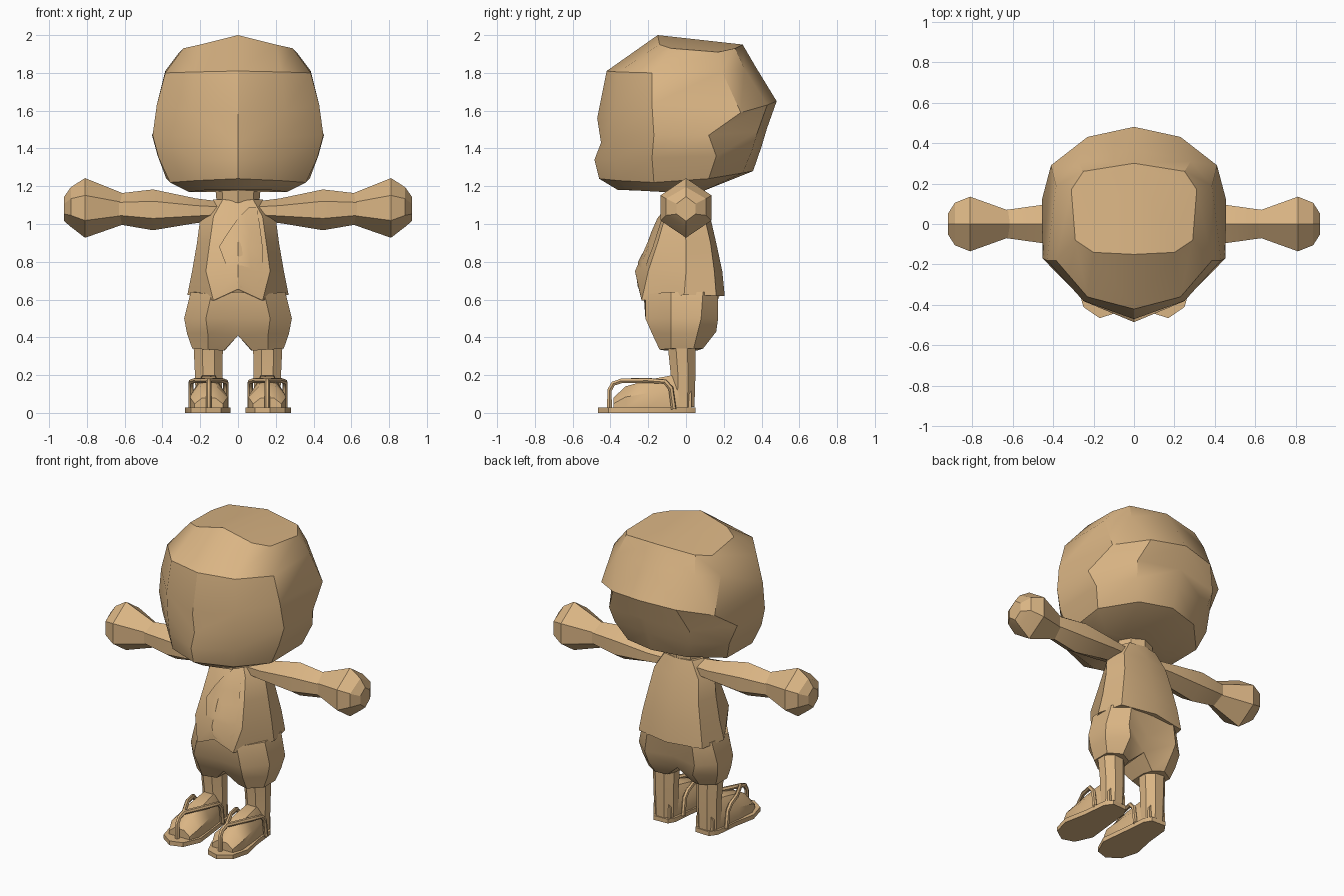
import bpy, bmesh, math
from mathutils import Vector
from mathutils.bvhtree import BVHTree

if "Cube" in bpy.data.objects:
    bpy.data.objects.remove(bpy.data.objects["Cube"])

tan = bpy.data.materials.new("tan clay")
tan.diffuse_color = (0.70, 0.46, 0.23, 1)
tan.use_nodes = True
tan.node_tree.nodes["Principled BSDF"].inputs["Base Color"].default_value = tan.diffuse_color


def finish(ob, angle):
    if not ob.data.materials:
        ob.data.materials.append(tan)
    bpy.ops.object.select_all(action='DESELECT')
    ob.select_set(True)
    bpy.context.view_layer.objects.active = ob
    bpy.ops.object.shade_smooth_by_angle(angle=math.radians(angle))
    return ob


def loft(name, rings, closed=True, mirror=True, angle=30):
    """Skin a list of rings; open rings are half shells welded at x = 0."""
    bm = bmesh.new()
    rows = [[bm.verts.new(p) for p in r] for r in rings]
    n = len(rows[0])
    for a, b in zip(rows, rows[1:]):
        for i in range(n if closed else n - 1):
            j = (i + 1) % n
            q = [a[i], a[j], b[j], b[i]]
            if closed and all(abs(v.co.x) < 1e-4 for v in q):
                continue
            bm.faces.new(q)
    bm.faces.new(rows[0])
    bm.faces.new(rows[-1])
    if mirror:
        bmesh.ops.mirror(bm, geom=bm.verts[:] + bm.edges[:] + bm.faces[:],
                         axis='X', merge_dist=0.0005)
    bmesh.ops.recalc_face_normals(bm, faces=bm.faces[:])
    me = bpy.data.meshes.new(name)
    bm.to_mesh(me)
    bm.free()
    ob = bpy.data.objects.new(name, me)
    bpy.context.collection.objects.link(ob)
    return finish(ob, angle)


def ring(cx, cy, z, rx, ry, n=8, turn=0.0):
    return [(cx + rx * math.cos(turn + math.tau * i / n),
             cy + ry * math.sin(turn + math.tau * i / n), z) for i in range(n)]


# Head: half rings from the front centre line to the back centre line
loft("head", [
    [(0, -.36, 1.18), (.17, -.31, 1.18), (.26, -.13, 1.17), (.24, .03, 1.17), (.15, .08, 1.17), (0, .08, 1.17)],
    [(0, -.46, 1.24), (.22, -.36, 1.23), (.36, -.17, 1.22), (.38, .12, 1.24), (.21, .30, 1.27), (0, .355, 1.28)],
    [(0, -.485, 1.34), (.23, -.38, 1.34), (.42, -.18, 1.35), (.425, .16, 1.36), (.27, .35, 1.39), (0, .40, 1.41)],
    [(0, -.45, 1.43), (.24, -.385, 1.46), (.452, -.17, 1.47), (.455, .12, 1.47), (.29, .38, 1.49), (0, .43, 1.51)],
    [(0, -.47, 1.56), (.25, -.38, 1.60), (.43, -.18, 1.63), (.41, .29, 1.59), (.23, .43, 1.63), (0, .48, 1.65)],
    [(0, -.42, 1.81), (.23, -.36, 1.805), (.385, -.18, 1.80), (.385, .19, 1.81), (.28, .31, 1.82), (0, .37, 1.83)],
    [(0, -.15, 2.0), (.20, -.14, 1.95), (.29, -.08, 1.93), (.31, .17, 1.91), (.25, .26, 1.93), (0, .30, 1.95)],
], closed=False, angle=32)

# Neck
loft("neck", [ring(0, .01, 1.08, .11, .09), ring(0, 0, 1.19, .12, .10)], mirror=False)

# Shirt: half rings with a pointed hem
shirt = loft("shirt", [
    [(0, -.08, 1.12), (.08, -.07, 1.13), (.13, .01, 1.13), (.10, .08, 1.13), (0, .10, 1.13)],
    [(0, -.14, 1.04), (.13, -.11, 1.04), (.20, -.01, 1.03), (.16, .10, 1.03), (0, .13, 1.03)],
    [(0, -.205, .90), (.15, -.15, .90), (.217, 0, .90), (.18, .13, .90), (0, .16, .90)],
    [(0, -.27, .75), (.17, -.20, .75), (.243, 0, .75), (.21, .15, .75), (0, .192, .75)],
    [(0, -.25, .655), (.13, -.235, .595), (.268, -.01, .625), (.23, .16, .62), (0, .205, .62)],
], closed=False)

# Shirt overlap: thin plate laid on the front of the shirt
tree = BVHTree.FromPolygons([v.co for v in shirt.data.vertices],
                            [p.vertices[:] for p in shirt.data.polygons])
bm = bmesh.new()
rows = []
for z, left, right in ((1.09, .06, .10), (1.03, 0, .11), (.96, -.05, .12), (.88, -.10, .13),
                       (.80, -.07, .13), (.72, -.02, .13), (.665, .01, .13)):
    row = []
    for t in (0, .33, .67, 1):
        x = left + (right - left) * t
        hit = tree.ray_cast(Vector((x, -1, z)), Vector((0, 1, 0)))[0]
        row.append(bm.verts.new((x, (hit.y if hit else -.2) - .007, z)))
    rows.append(row)
for a, b in zip(rows, rows[1:]):
    for i in range(3):
        bm.faces.new((a[i], b[i], b[i + 1], a[i + 1]))
me = bpy.data.meshes.new("shirt_overlap")
bm.to_mesh(me)
bm.free()
overlap = bpy.data.objects.new("shirt_overlap", me)
bpy.context.collection.objects.link(overlap)
finish(overlap, 40)


# Arms and fists: hexagonal sections along x
def arm_ring(x, z, ry, rz):
    return [(x, ry * s, z + rz * c) for s, c in
            ((0, 1), (1, .42), (1, -.42), (0, -1), (-1, -.42), (-1, .42))]


loft("arms", [arm_ring(.10, 1.07, .07, .05), arm_ring(.22, 1.07, .085, .065),
              arm_ring(.45, 1.075, .095, .108), arm_ring(.63, 1.08, .07, .082)], angle=35)
loft("fists", [arm_ring(.615, 1.08, .065, .085), arm_ring(.81, 1.085, .135, .158),
               arm_ring(.885, 1.09, .105, .105), arm_ring(.92, 1.08, .05, .065)], angle=25)

# Shorts: one trouser leg per side, joined along the middle above the crotch
loft("shorts", [
    [(0, -.225, .64), (.14, -.215, .63), (.25, -.08, .64), (.25, .09, .64), (.16, .17, .64), (0, .185, .64), (0, 0, .64)],
    [(0, -.205, .50), (.17, -.215, .50), (.285, -.08, .50), (.285, .08, .50), (.18, .17, .50), (0, .13, .50), (0, 0, .50)],
    [(0, -.15, .41), (.16, -.18, .42), (.27, -.08, .42), (.27, .06, .42), (.16, .16, .43), (0, .09, .41), (0, 0, .41)],
    [(.075, -.11, .33), (.16, -.14, .335), (.242, -.08, .34), (.242, .04, .34), (.16, .09, .34), (.09, .06, .33), (.07, 0, .33)],
], angle=35)

# Legs, feet, sandal soles
loft("legs", [ring(.155, -.02, .03, .075, .07, 8, math.pi / 8),
              ring(.155, -.015, .19, .078, .07, 8, math.pi / 8),
              ring(.158, -.025, .38, .085, .08, 8, math.pi / 8)], angle=35)


def foot_ring(y, w, top):
    c = .155
    return [(c - w, y, .028), (c - w, y, top * .6), (c - w * .45, y, top),
            (c + w * .45, y, top), (c + w, y, top * .6), (c + w, y, .028)]


loft("feet", [foot_ring(.03, .06, .16), foot_ring(-.07, .075, .20), foot_ring(-.20, .09, .175),
              foot_ring(-.32, .10, .14), foot_ring(-.385, .075, .08)], angle=35)
sole = [(.10, .045), (.20, .05), (.235, .0), (.25, -.15), (.28, -.30), (.25, -.41),
        (.17, -.465), (.09, -.44), (.04, -.33), (.06, -.15), (.075, 0)]
loft("soles", [[(x, y, z) for x, y in sole] for z in (0, .028)])

# Sandal straps: tubes from the toe post to both sides of the ankle
for side in (-1, 1):
    for end, word in ((.065, "inner"), (.248, "outer")):
        mid = .155 + (end - .155) * .75
        path = [(.155, -.405, .02), (.155, -.405, .12), (.155, -.385, .155), (.155, -.34, .17),
                (mid, -.20, .172), (end, -.11, .165), (end, -.08, .13), (end, -.065, .02)]
        cu = bpy.data.curves.new("strap", 'CURVE')
        cu.dimensions = '3D'
        cu.bevel_depth = .014
        cu.bevel_resolution = 1
        sp = cu.splines.new('POLY')
        sp.points.add(len(path) - 1)
        for p, (x, y, z) in zip(sp.points, path):
            p.co = (x * side, y, z, 1)
        ob = bpy.data.objects.new(f"{word}_strap_{'right' if side > 0 else 'left'}", cu)
        bpy.context.collection.objects.link(ob)
        bpy.ops.object.select_all(action='DESELECT')
        ob.select_set(True)
        bpy.context.view_layer.objects.active = ob
        bpy.ops.object.convert(target='MESH')
        finish(bpy.context.view_layer.objects.active, 50)
